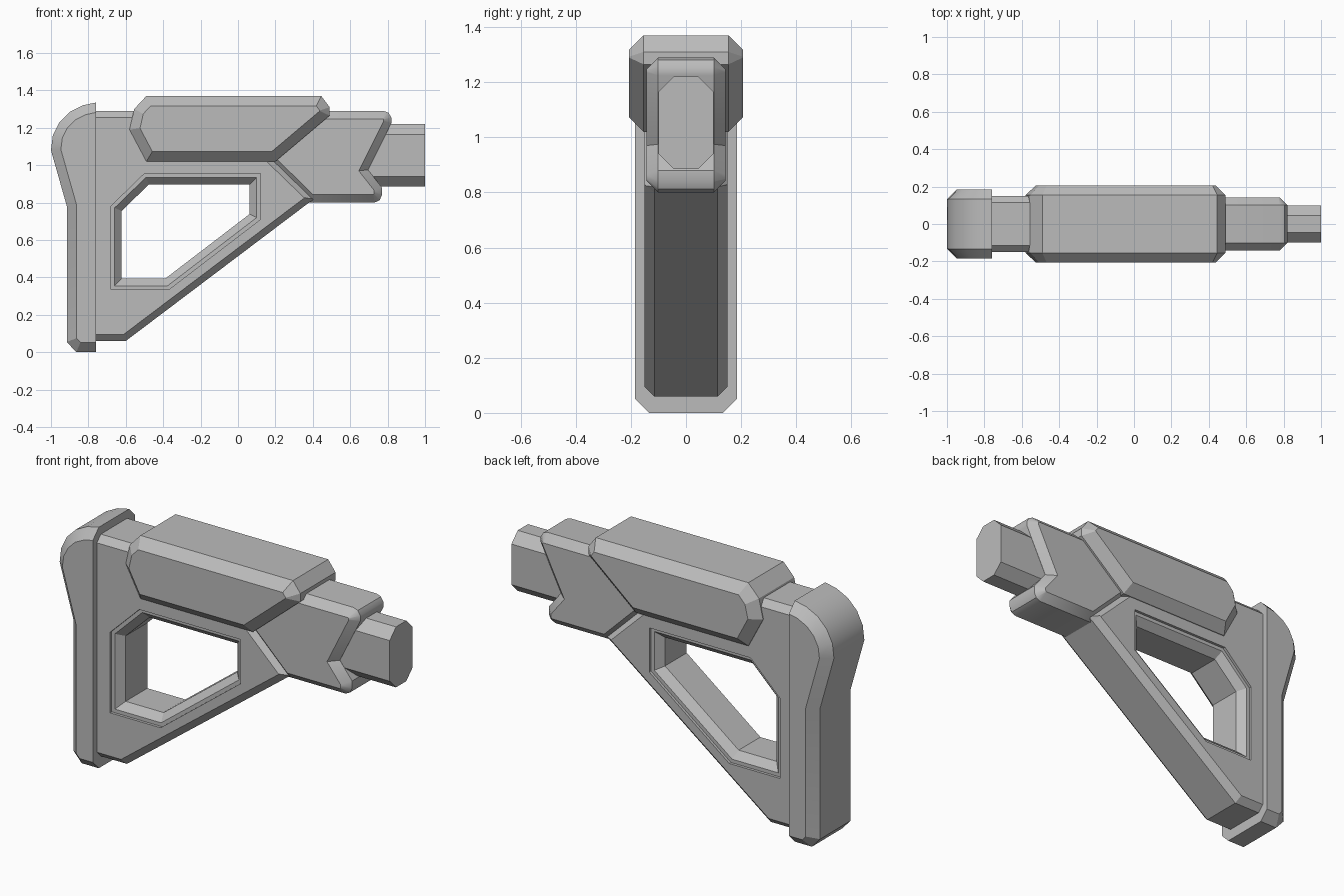
import bpy, bmesh, math
from mathutils import Vector

cube = bpy.data.objects.get("Cube")
if cube:
    bpy.data.objects.remove(cube)

grey = bpy.data.materials.new("matte grey")
grey.use_nodes = True
COLOUR = (0.5, 0.5, 0.5, 1)
grey.diffuse_color = COLOUR
grey.node_tree.nodes["Principled BSDF"].inputs["Base Color"].default_value = COLOUR


def inset(points, distance, flat=()):
    """Move every edge of a clockwise or anticlockwise outline inward; flat edges stay."""
    pts = [Vector(p) for p in points]
    n = len(pts)
    area = sum(pts[i].cross(pts[(i + 1) % n]) for i in range(n))
    sign = 1 if area > 0 else -1
    lines = []
    for i in range(n):
        d = (pts[(i + 1) % n] - pts[i]).normalized()
        move = 0 if i in flat else distance
        lines.append((pts[i] + Vector((-d.y, d.x)) * sign * move, d))
    result = []
    for i in range(n):
        (p, d), (q, e) = lines[i - 1], lines[i]
        result.append(p + d * ((q - p).cross(e) / d.cross(e)))
    return result


def loft(name, rings):
    """Join outlines in the side plane, each at its own y, into a closed solid."""
    bm = bmesh.new()
    loops = [[bm.verts.new((p[0], y, p[1])) for p in pts] for pts, y in rings]
    for a, b in zip(loops, loops[1:]):
        for i in range(len(a)):
            j = (i + 1) % len(a)
            bm.faces.new((a[i], a[j], b[j], b[i]))
    bm.faces.new(loops[0])
    bm.faces.new(loops[-1])
    bmesh.ops.recalc_face_normals(bm, faces=bm.faces)
    mesh = bpy.data.meshes.new(name)
    bm.to_mesh(mesh)
    bm.free()
    mesh.materials.append(grey)
    obj = bpy.data.objects.new(name, mesh)
    bpy.context.collection.objects.link(obj)
    return obj


def mirrored(half):
    return half + [(pts, -y) for pts, y in reversed(half)]


def slab(name, outline, half_width, chamfer, flat=()):
    """Solid with chamfered rims on both sides."""
    return loft(name, mirrored([(inset(outline, chamfer, flat), -half_width),
                                (outline, chamfer - half_width)]))


def smooth(obj, angle):
    bpy.ops.object.select_all(action='DESELECT')
    obj.select_set(True)
    bpy.context.view_layer.objects.active = obj
    bpy.ops.object.shade_smooth_by_angle(angle=math.radians(angle))


# Skeleton frame with a diagonal strut
frame = slab("stock_frame", [(-0.8, 0.06), (-0.6, 0.06), (0.38, 0.8), (0.41, 0.82),
                             (0.1, 1.12), (0.1, 1.29), (-0.8, 1.29)], 0.15, 0.035, flat=(6,))

# Stepped, bevelled opening through the frame
opening = [(-0.68, 0.335), (-0.37, 0.335), (0.12, 0.71), (0.12, 0.955), (-0.5, 0.955), (-0.68, 0.78)]
step, throat = inset(opening, 0.02), inset(opening, 0.058)
cutter = loft("opening_cutter", mirrored([(opening, -0.2), (opening, -0.135),
                                          (step, -0.135), (throat, -0.095)]))
cutter.hide_render = True
cutter.hide_viewport = True
cut = frame.modifiers.new("opening", 'BOOLEAN')
cut.operation = 'DIFFERENCE'
cut.solver = 'EXACT'
cut.object = cutter

# Notched front collar
collar = slab("front_collar", [(0.1, 1.29), (0.78, 1.29), (0.805, 1.28), (0.82, 1.255), (0.82, 1.225),
                               (0.695, 0.975), (0.77, 0.88), (0.77, 0.84), (0.757, 0.813), (0.73, 0.8),
                               (0.385, 0.8), (0.16, 1.02), (0.1, 1.08)], 0.143, 0.042)
smooth(collar, 35)

# Cheek rest over the top
slab("cheek_rest", [(-0.49, 1.37), (-0.555, 1.3), (-0.58, 1.19), (-0.49, 1.02), (0.2, 1.02),
                    (0.49, 1.265), (0.49, 1.31), (0.445, 1.37)], 0.207, 0.053)

# Curved shoulder pad, open flat at its front end
pad = slab("shoulder_pad", [(-0.76, 1.335), (-0.83, 1.32), (-0.9, 1.285), (-0.955, 1.23), (-0.99, 1.16),
                            (-1.0, 1.08), (-0.915, 0.78), (-0.915, 0.055), (-0.865, 0), (-0.76, 0)],
           0.185, 0.052, flat=(9,))
smooth(pad, 25)

# Eight-sided tube at the front
slab("buffer_tube", [(0.6, 0.885), (1.0, 0.885), (1.0, 1.22), (0.6, 1.22)], 0.1, 0.055, flat=(1, 3))
